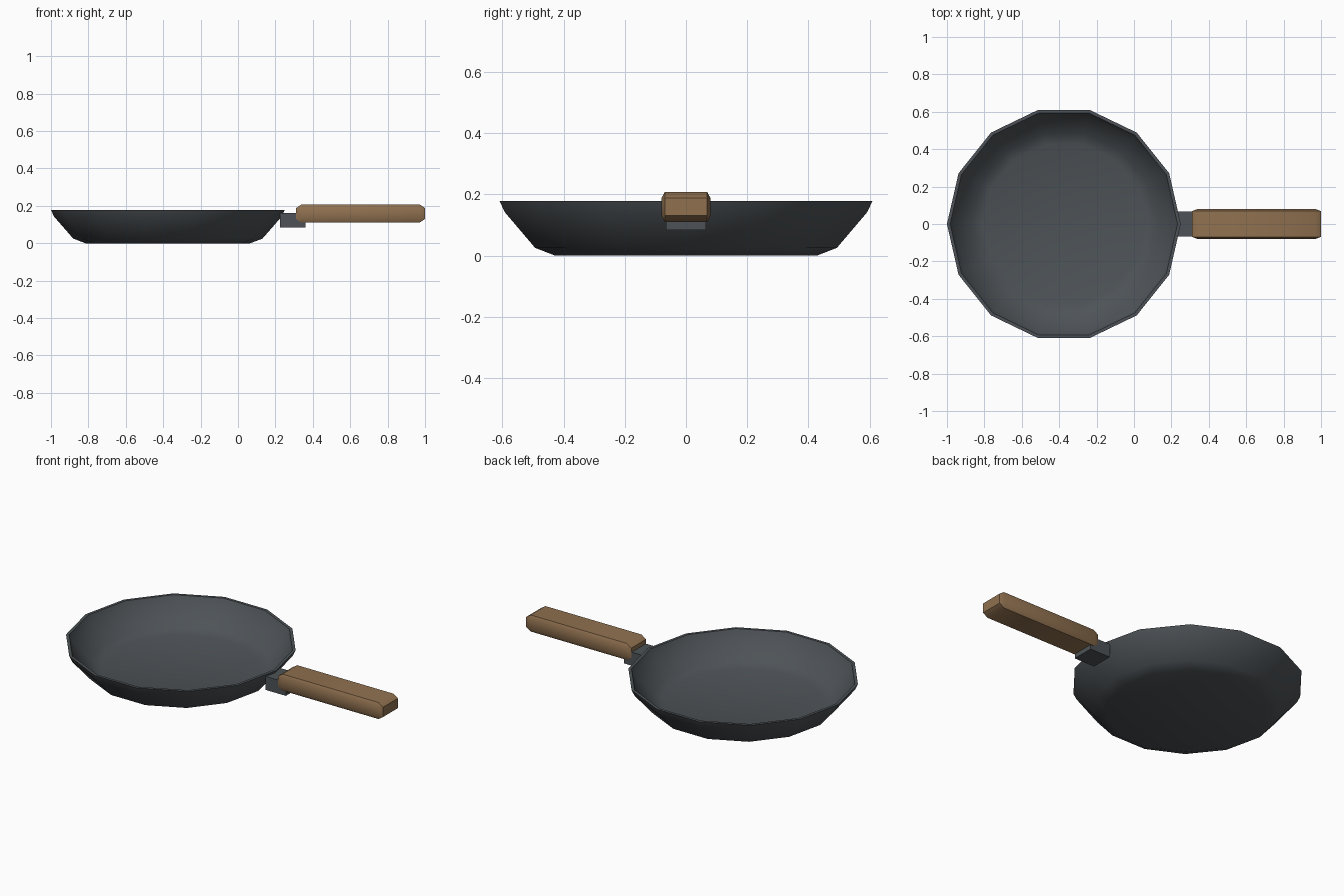
import bpy
import bmesh
import math
from mathutils import Vector

cube = bpy.data.objects.get("Cube")
if cube:
    bpy.data.objects.remove(cube, do_unlink=True)


def material(name, rgb):
    mat = bpy.data.materials.new(name)
    mat.use_nodes = True
    color = (*rgb, 1)
    mat.diffuse_color = color
    mat.node_tree.nodes["Principled BSDF"].inputs["Base Color"].default_value = color
    return mat


def finish(bm, name, mat, smooth_angle=None):
    bmesh.ops.recalc_face_normals(bm, faces=bm.faces)
    mesh = bpy.data.meshes.new(name)
    bm.to_mesh(mesh)
    bm.free()
    mesh.materials.append(mat)
    obj = bpy.data.objects.new(name, mesh)
    bpy.context.collection.objects.link(obj)
    if smooth_angle:
        bpy.ops.object.select_all(action='DESELECT')
        obj.select_set(True)
        bpy.context.view_layer.objects.active = obj
        bpy.ops.object.shade_smooth_by_angle(angle=math.radians(smooth_angle))
    return obj


def box(name, low, high, mat, inset=None, smooth_angle=None):
    """Box between two corners, with an optional chamfer per axis."""
    low, high = Vector(low), Vector(high)
    center, half = (low + high) / 2, (high - low) / 2
    bm = bmesh.new()
    bmesh.ops.create_cube(bm, size=2)
    if inset:
        bmesh.ops.bevel(bm, geom=bm.edges[:], offset=0.2, segments=1, affect='EDGES')
    for v in bm.verts:
        for i in range(3):
            size = half[i] if abs(v.co[i]) > 0.9 else half[i] - inset[i]
            v.co[i] = center[i] + math.copysign(size, v.co[i])
    return finish(bm, name, mat, smooth_angle)


iron = material("dark iron", (0.075, 0.086, 0.095))
wood = material("brown wood", (0.28, 0.165, 0.08))

# Pan: a 14-sided shell turned from (radius, height) points, underside to inner floor
SIDES = 14
profile = [(0.44, 0), (0.506, 0.025), (0.608, 0.142), (0.625, 0.178),
           (0.608, 0.178), (0.592, 0.146), (0.495, 0.042), (0.435, 0.022)]
bm = bmesh.new()
rings = []
for r, z in profile:
    angles = [math.tau * i / SIDES for i in range(SIDES)]
    rings.append([bm.verts.new((r * math.cos(a) - 0.375, r * math.sin(a), z)) for a in angles])
for a, b in zip(rings, rings[1:]):
    for i in range(SIDES):
        j = (i + 1) % SIDES
        bm.faces.new((a[i], a[j], b[j], b[i]))
bm.faces.new(rings[0][::-1])
bm.faces.new(rings[-1])
finish(bm, "pan", iron, 50)

# Bracket joining pan and handle
box("bracket", (0.225, -0.066, 0.083), (0.36, 0.066, 0.163), iron)

# Chamfered wooden handle
box("handle", (0.31, -0.08, 0.11), (1, 0.08, 0.208), wood,
    inset=(0.03, 0.011, 0.02), smooth_angle=40)
